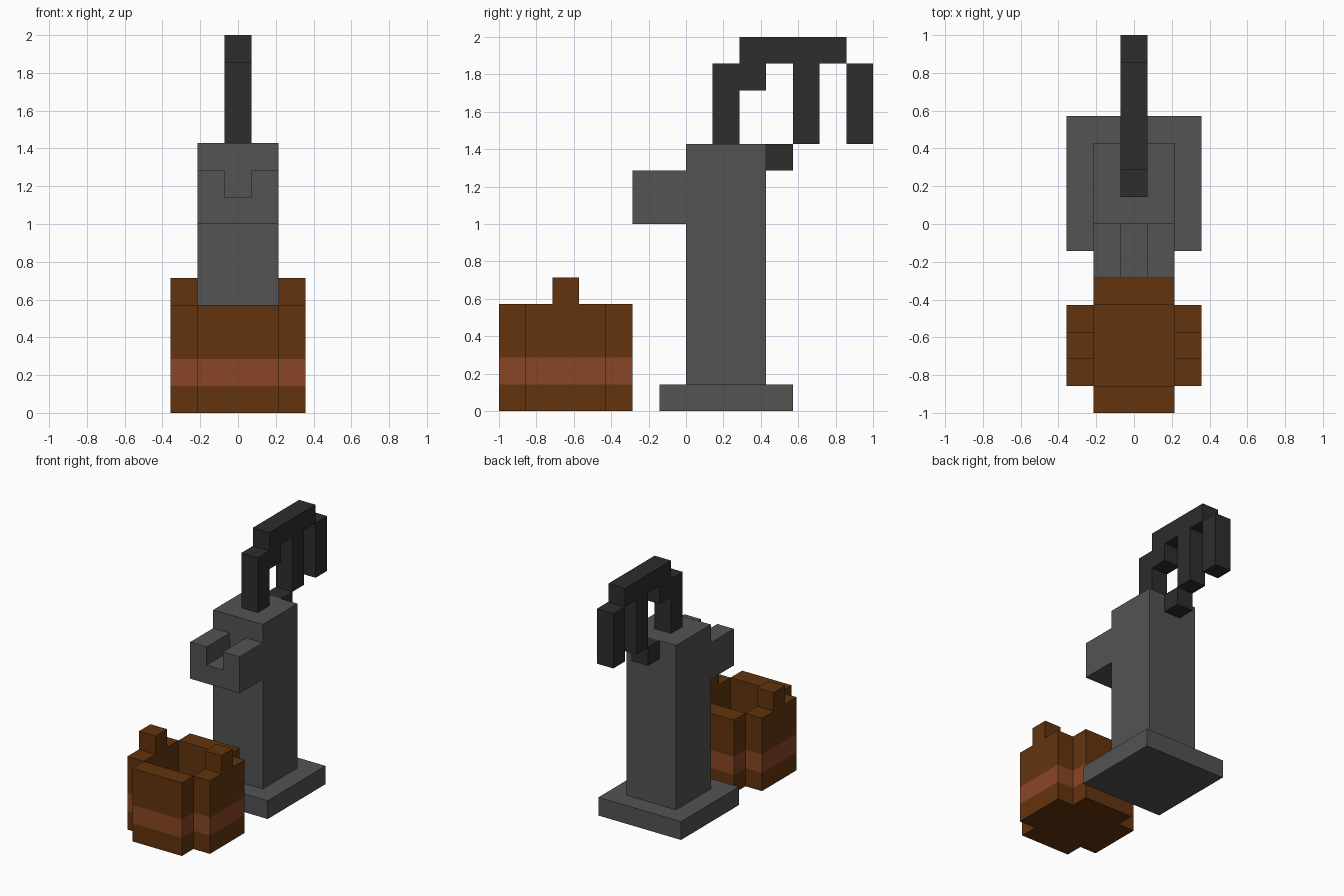
import bpy
import bmesh

cube = bpy.data.objects.get("Cube")
if cube:
    bpy.data.objects.remove(cube, do_unlink=True)

U = 1 / 7  # one block


def material(name, rgb):
    # sRGB 0-255 to linear
    lin = [((c / 255 + 0.055) / 1.055) ** 2.4 if c > 10 else c / 255 / 12.92 for c in rgb]
    m = bpy.data.materials.new(name)
    m.use_nodes = True
    m.diffuse_color = (*lin, 1)
    bsdf = next(n for n in m.node_tree.nodes if n.type == 'BSDF_PRINCIPLED')
    bsdf.inputs["Base Color"].default_value = (*lin, 1)
    return m


STONE = material("stone grey", (83, 83, 83))
IRON = material("dark iron", (45, 45, 45))
WOOD = material("brown wood", (99, 52, 13))
BAND = material("copper band", (138, 70, 38))


def prism(name, profile, axis, levels, mats, band=None):
    """Extrude a profile along an axis through levels (in blocks);
    side faces of segment number `band` get the second material."""
    def place(a, b, t):
        p = {'X': (t, a, b), 'Y': (a, t, b), 'Z': (a, b, t)}[axis]
        return [c * U for c in p]

    bm = bmesh.new()
    rings = [[bm.verts.new(place(a, b, t)) for a, b in profile] for t in levels]
    bm.faces.new(rings[0])
    bm.faces.new(rings[-1])
    n = len(profile)
    for s in range(len(levels) - 1):
        lo, hi = rings[s], rings[s + 1]
        for i in range(n):
            j = (i + 1) % n
            f = bm.faces.new((lo[i], lo[j], hi[j], hi[i]))
            f.material_index = 1 if s == band else 0
    bmesh.ops.recalc_face_normals(bm, faces=bm.faces[:])
    mesh = bpy.data.meshes.new(name)
    bm.to_mesh(mesh)
    bm.free()
    for m in mats:
        mesh.materials.append(m)
    obj = bpy.data.objects.new(name, mesh)
    bpy.context.collection.objects.link(obj)
    return obj


def box(name, x, y, levels, mats, band=None):
    rect = [(x[0], y[0]), (x[1], y[0]), (x[1], y[1]), (x[0], y[1])]
    return prism(name, rect, 'Z', levels, mats, band)


# Pump body
box("pump_base", (-2.5, 2.5), (-1, 4), (0, 1), [STONE])
box("pump_column", (-1.5, 1.5), (0, 3), (1, 10), [STONE])

# Spout with an open channel
channel = [(-1.5, 7), (1.5, 7), (1.5, 9), (0.5, 9), (0.5, 8), (-0.5, 8), (-0.5, 9), (-1.5, 9)]
prism("pump_spout", channel, 'Y', (-2, 0), [STONE])

# Lever: stepped arm, hanging grip and pivot block
arm = [(1, 10), (2, 10), (2, 12), (3, 12), (3, 13), (4, 13), (4, 10), (5, 10),
       (5, 13), (6, 13), (6, 14), (2, 14), (2, 13), (1, 13)]
prism("lever_arm", arm, 'X', (-0.5, 0.5), [IRON])
box("lever_grip", (-0.5, 0.5), (6, 7), (10, 13), [IRON])
box("lever_pivot", (-0.5, 0.5), (3, 4), (9, 10), [IRON])

# Bucket: floor, four banded walls and two ears
WALL = (0, 1, 2, 4)
box("bucket_floor", (-1.5, 1.5), (-6, -3), (0, 1), [WOOD])
for name, y in (("front", (-7, -6)), ("back", (-3, -2))):
    box(f"bucket_{name}_wall", (-1.5, 1.5), y, WALL, [WOOD, BAND], band=1)
for name, x in (("left", (1.5, 2.5)), ("right", (-2.5, -1.5))):
    box(f"bucket_{name}_wall", x, (-6, -3), WALL, [WOOD, BAND], band=1)
    box(f"bucket_{name}_ear", x, (-5, -4), (4, 5), [WOOD])
